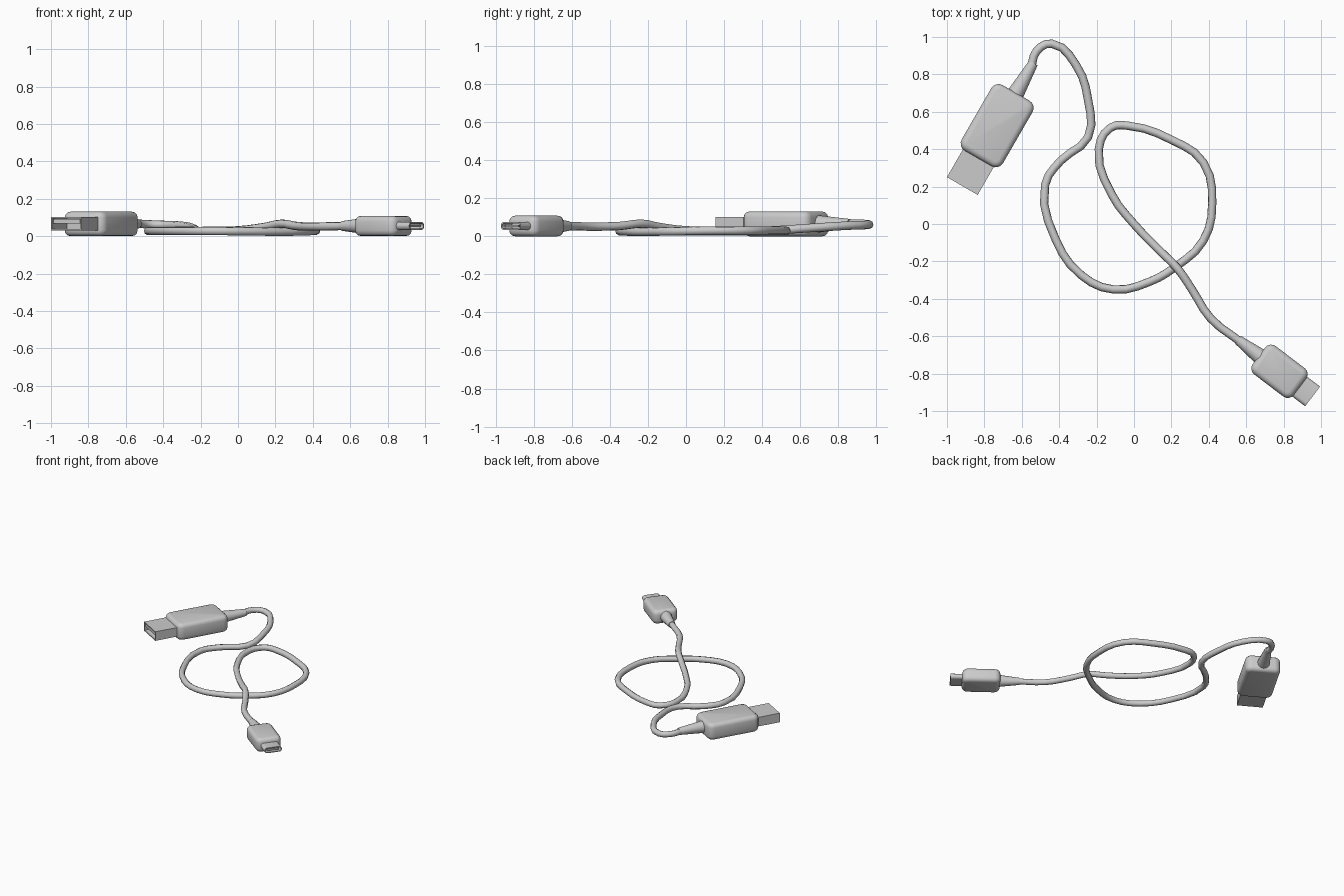
import bpy, bmesh, math
from mathutils import Matrix, Vector

if "Cube" in bpy.data.objects:
    bpy.data.objects.remove(bpy.data.objects["Cube"])


def finish(name, bm, tip, angle, smooth=True):
    bmesh.ops.recalc_face_normals(bm, faces=bm.faces)
    me = bpy.data.meshes.new(name)
    bm.to_mesh(me)
    bm.free()
    ob = bpy.data.objects.new(name, me)
    bpy.context.collection.objects.link(ob)
    ob.location = tip
    ob.rotation_euler = (0, 0, angle)
    if smooth:
        bpy.ops.object.select_all(action='DESELECT')
        ob.select_set(True)
        bpy.context.view_layer.objects.active = ob
        bpy.ops.object.shade_smooth_by_angle(angle=math.radians(40))
    return ob


# Local frame of a plug: origin at the tip, +x runs back to the cable
def block(name, tip, angle, x0, x1, w, h, bevel=0.0, z=0.0, rnd=0.0):
    bm = bmesh.new()
    bmesh.ops.create_cube(bm, size=1)
    for v in bm.verts:
        v.co = Vector(((x0 + x1) / 2 + v.co.x * (x1 - x0), v.co.y * w, z + v.co.z * h))
    if rnd:
        # round the plan corners first, then soften the top and bottom rims
        up = [e for e in bm.edges if abs(e.verts[0].co.z - e.verts[1].co.z) > h / 2]
        bmesh.ops.bevel(bm, geom=up, offset=rnd, segments=4, profile=0.5, affect='EDGES')
        rim = [e for e in bm.edges if abs(e.verts[0].co.z - e.verts[1].co.z) < 1e-5]
        bmesh.ops.bevel(bm, geom=rim, offset=bevel, segments=3, profile=0.5, affect='EDGES')
    return finish(name, bm, tip, angle)


def rounded(w, h, r, seg):
    if seg == 0:
        return [(w / 2, h / 2), (-w / 2, h / 2), (-w / 2, -h / 2), (w / 2, -h / 2)]
    pts = []
    for k, (sx, sz) in enumerate(((1, 1), (-1, 1), (-1, -1), (1, -1))):
        for i in range(seg + 1):
            a = math.pi / 2 * (k + i / seg)
            pts.append((sx * (w / 2 - r) + r * math.cos(a), sz * (h / 2 - r) + r * math.sin(a)))
    return pts


def shell(name, tip, angle, length, depth, w, h, r, seg, wall):
    outer = rounded(w, h, r, seg)
    inner = rounded(w - 2 * wall, h - 2 * wall, max(r - wall, 0.001), seg)
    bm = bmesh.new()
    rings = [[bm.verts.new((x, y, z)) for y, z in p] for x, p in
             ((length, outer), (0, outer), (0, inner), (depth, inner))]
    n = len(outer)
    for a, b in zip(rings, rings[1:]):
        for i in range(n):
            bm.faces.new((a[i], a[(i + 1) % n], b[(i + 1) % n], b[i]))
    bm.faces.new(rings[0])
    bm.faces.new(rings[-1])
    return finish(name, bm, tip, angle)


def relief(name, tip, angle, x0, x1, r0, r1):
    bm = bmesh.new()
    bmesh.ops.create_cone(bm, cap_ends=True, segments=16, radius1=r0, radius2=r1, depth=x1 - x0,
                          matrix=Matrix.Translation(((x0 + x1) / 2, 0, 0)) @ Matrix.Rotation(math.pi / 2, 4, 'Y'))
    return finish(name, bm, tip, angle)


# Large rectangular plug
A, aa = (-0.918, 0.203, 0.066), math.radians(60)
block("large_plug_body", A, aa, 0.17, 0.575, 0.255, 0.13, 0.03, 0, 0.045)
shell("large_plug_shell", A, aa, 0.2, 0.16, 0.19, 0.072, 0, 0, 0.008)
block("large_plug_tongue", A, aa, 0.006, 0.17, 0.165, 0.026, 0, 0.014)
relief("large_plug_strain_relief", A, aa, 0.56, 0.76, 0.046, 0.026)

# Small oval plug
C, ca = (0.955, -0.922, 0.055), math.radians(142.8)
block("small_plug_body", C, ca, 0.085, 0.36, 0.19, 0.108, 0.03, 0, 0.04)
shell("small_plug_shell", C, ca, 0.12, 0.1, 0.132, 0.042, 0.0205, 4, 0.007)
block("small_plug_tongue", C, ca, 0.008, 0.11, 0.09, 0.012)
relief("small_plug_strain_relief", C, ca, 0.345, 0.50, 0.044, 0.026)

# Looped cable, crossing over itself near the small plug
path = [(-0.55, 0.84, .066), (-0.52, 0.925, .066), (-0.44, 0.964, .062), (-0.31, 0.85, .057),
        (-0.245, 0.66, .045), (-0.245, 0.465, .032), (-0.39, 0.34, .028), (-0.475, 0.21, .028),
        (-0.42, -0.08, .028), (-0.28, -0.275, .028), (-0.11, -0.35, .028), (0.08, -0.31, .026),
        (0.22, -0.23, .024), (0.37, -0.09, .027), (0.418, 0.11, .03), (0.37, 0.33, .03),
        (0.2, 0.45, .03), (-0.03, 0.525, .03), (-0.125, 0.515, .03), (-0.188, 0.4, .03),
        (-0.12, 0.16, .03), (0.0, 0.0, .032), (0.14, -0.145, .05), (0.23, -0.235, .067),
        (0.31, -0.35, .055), (0.41, -0.505, .052), (0.57, -0.63, .055)]
cu = bpy.data.curves.new("cable", 'CURVE')
cu.dimensions = '3D'
cu.bevel_depth = 0.0225
cu.bevel_resolution = 2
cu.resolution_u = 3
sp = cu.splines.new('BEZIER')
sp.bezier_points.add(len(path) - 1)
for bp, co in zip(sp.bezier_points, path):
    bp.co = co
    bp.handle_left_type = bp.handle_right_type = 'AUTO'
cable = bpy.data.objects.new("cable", cu)
bpy.context.collection.objects.link(cable)
bpy.ops.object.select_all(action='DESELECT')
cable.select_set(True)
bpy.context.view_layer.objects.active = cable
bpy.ops.object.convert(target='MESH')
bpy.ops.object.shade_smooth()
